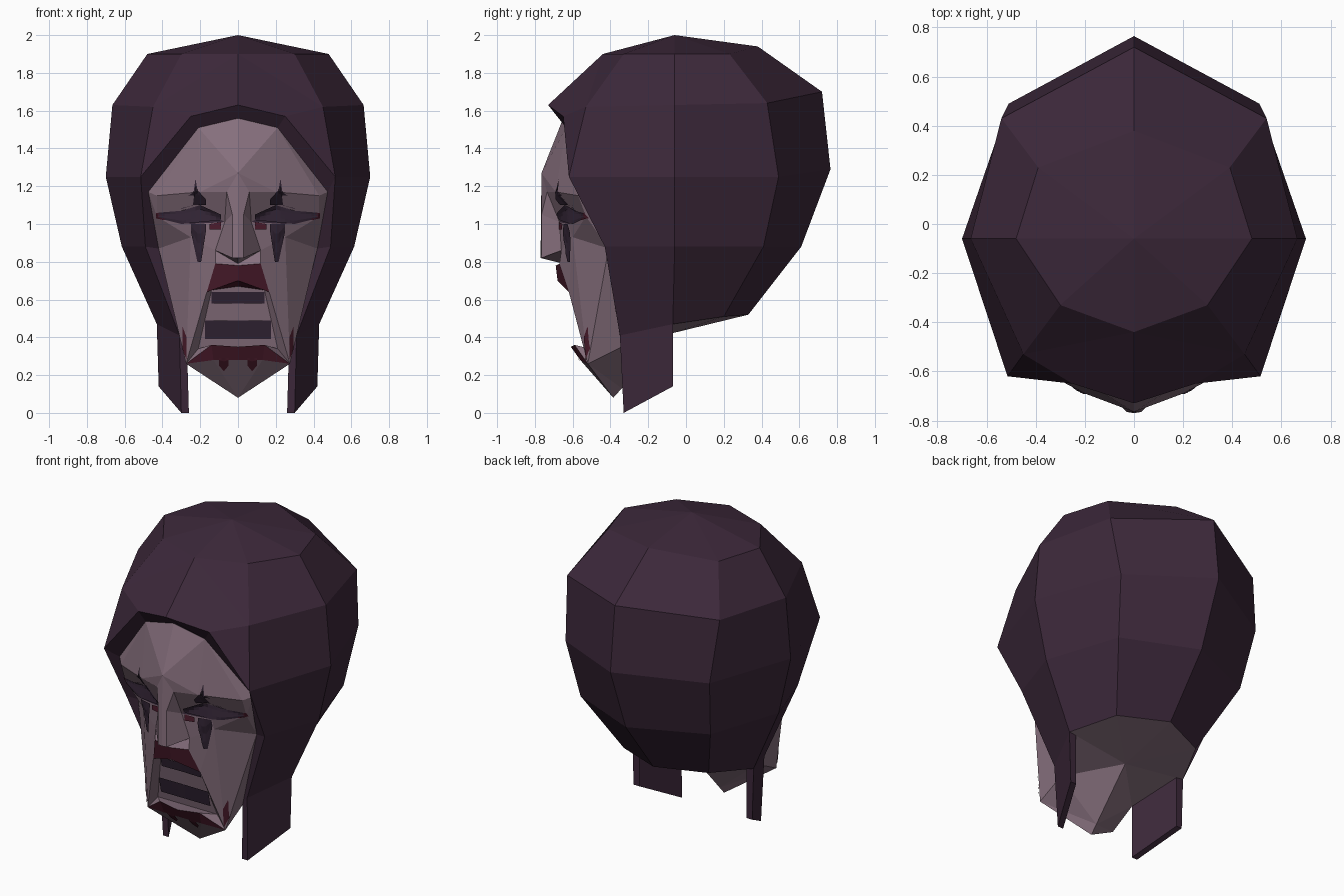
import bpy, bmesh
from mathutils import Vector
from mathutils.bvhtree import BVHTree

cube = bpy.data.objects.get("Cube")
if cube:
    bpy.data.objects.remove(cube, do_unlink=True)


def material(name, red, green, blue):
    mat = bpy.data.materials.new(name)
    mat.use_nodes = True
    mat.diffuse_color = (red, green, blue, 1)
    shader = mat.node_tree.nodes["Principled BSDF"]
    shader.inputs["Base Color"].default_value = mat.diffuse_color
    shader.inputs["Roughness"].default_value = .9
    return mat


cloth = material("dark plum cloth", .045, .021, .042)
skin = material("pale mauve skin", .24, .16, .205)
paint = material("deep purple paint", .032, .018, .035)
red = material("dark red lips", .07, .011, .025)


def finish(name, bm, materials):
    """Mirror the left half to the right and make an object."""
    bmesh.ops.mirror(bm, geom=bm.verts[:] + bm.edges[:] + bm.faces[:],
                     axis='X', merge_dist=.001)
    bmesh.ops.remove_doubles(bm, verts=bm.verts[:], dist=.0005)
    bmesh.ops.recalc_face_normals(bm, faces=bm.faces[:])
    mesh = bpy.data.meshes.new(name)
    bm.to_mesh(mesh)
    bm.free()
    for mat in materials:
        mesh.materials.append(mat)
    obj = bpy.data.objects.new(name, mesh)
    bpy.context.scene.collection.objects.link(obj)
    return obj


def build(name, groups):
    """Each group is a material and faces spelled with point names."""
    bm = bmesh.new()
    made = {}
    for index, (mat, faces) in enumerate(groups):
        for face in faces:
            corners = face.split()
            for corner in corners:
                if corner not in made:
                    made[corner] = bm.verts.new(points[corner])
            bm.faces.new([made[c] for c in corners]).material_index = index
    return finish(name, bm, [mat for mat, faces in groups])


# Hood rings, each from the front diagonal round to the back
columns = ["diag", "side", "nape", "back"]
rings = dict(
    crown=[(.30, -.33, 1.9), (.48, -.06, 1.9), (.39, .23, 1.9), (0, .38, 1.94)],
    upper=[(.45, -.53, 1.62), (.665, -.06, 1.63), (.54, .43, 1.64), (0, .72, 1.7)],
    wide=[(.515, -.62, 1.25), (.70, -.06, 1.25), (.51, .49, 1.25), (0, .765, 1.29)],
    low=[(.49, -.43, .88), (.615, -.06, .88), (.46, .41, .88), (0, .61, .88)],
    neck=[(.31, -.35, .41), (.43, -.07, .47), (.3, .2, .51), (0, .33, .52)],
)
points = {f"{ring}_{column}": place for ring, row in rings.items()
          for column, place in zip(columns, row)}

# Hood peak, brim, inner rim and straps
points.update(
    apex=(0, -.06, 2), crown_front=(0, -.44, 1.9),
    peak=(0, -.73, 1.63), brim=(.25, -.65, 1.57),
    peak_in=(0, -.65, 1.56), brim_in=(.21, -.635, 1.51),
    temple_in=(.475, -.52, 1.17), cheek_in=(.42, -.41, .87),
    strap_in=(.27, -.34, .35), strap_top_in=(.38, -.07, .47),
    strap_front=(.30, -.33, 0), strap_back=(.42, -.07, .14),
    strap_front_in=(.26, -.33, 0), strap_back_in=(.38, -.07, .14),
)

hood_faces = [
    "crown_front crown_diag upper_diag", "crown_front upper_diag brim peak",
    "upper_diag wide_diag brim", "apex crown_front crown_diag",
    "peak brim brim_in peak_in", "brim wide_diag temple_in brim_in",
    "wide_diag low_diag cheek_in temple_in",
    "low_diag neck_diag strap_in cheek_in",
    "neck_diag neck_side strap_back strap_front",
    "neck_diag strap_front strap_front_in strap_in",
    "strap_in strap_front_in strap_back_in strap_top_in",
    "neck_side strap_top_in strap_back_in strap_back",
    "strap_front strap_back strap_back_in strap_front_in",
]
names = list(rings)
for a, b in zip(columns, columns[1:]):
    hood_faces.append(f"apex crown_{a} crown_{b}")
    for top, bottom in zip(names, names[1:]):
        hood_faces.append(f"{top}_{a} {top}_{b} {bottom}_{b} {bottom}_{a}")
build("hood", [(cloth, hood_faces)])

# Face landmarks: brow, eyes, nose, cheeks, lips, chin and throat
points.update(
    brow_mid=(0, -.765, 1.27), brow_in=(.06, -.735, 1.17),
    brow_peak=(.2, -.69, 1.17), brow_out=(.43, -.57, 1.15),
    eye_in=(.07, -.67, 1.01), eye_out=(.43, -.53, 1.04),
    lid=(.21, -.62, 1.09), lid_low=(.25, -.62, 1.0),
    bridge=(.03, -.765, 1.05), nose_tip=(0, -.77, .82),
    nose_edge=(.03, -.765, .82), wing=(.12, -.66, .86),
    nose_base=(0, -.65, .79), cheek=(.25, -.6, .93),
    jaw=(.275, -.52, .26),
    lip_top=(0, -.69, .78), lip_corner=(.12, -.67, .79),
    fold=(.165, -.62, .64), lip_bottom=(0, -.68, .7),
    gum=(0, -.58, .67), gum_side=(.14, -.58, .65),
    mouth_low=(0, -.51, .34), mouth_side=(.21, -.51, .34),
    lower_top=(0, -.61, .35), lower_peak=(.14, -.59, .36),
    lower_bottom=(0, -.56, .28), lower_side=(.13, -.56, .28),
    chin=(0, -.385, .08), chin_back=(0, -.34, .13),
    throat=(0, -.08, .42),
)

face = build("face", [
    (skin, [
        # forehead
        "peak_in brim_in brow_mid", "brow_mid brim_in brow_peak",
        "brim_in brow_out brow_peak", "brim_in temple_in brow_out",
        "brow_mid brow_peak brow_in",
        # nose
        "brow_mid brow_in bridge nose_edge nose_tip",
        "brow_in eye_in bridge", "bridge eye_in wing nose_edge",
        "nose_tip nose_edge wing", "nose_tip wing nose_base",
        "nose_base wing lip_corner lip_top",
        # eye sockets
        "brow_in brow_peak lid eye_in", "brow_peak brow_out eye_out lid",
        "brow_out temple_in eye_out",
        # cheeks
        "eye_in lid_low cheek wing", "lid_low eye_out cheek",
        "eye_out temple_in cheek_in", "eye_out cheek_in cheek",
        "cheek cheek_in jaw", "cheek_in strap_in jaw",
        "wing cheek fold lip_corner", "cheek jaw fold",
        # mouth interior
        "gum gum_side mouth_side mouth_low", "fold jaw mouth_side gum_side",
        "mouth_low mouth_side lower_peak lower_top",
        "mouth_side jaw lower_peak",
        # chin, jaw and throat
        "lower_bottom lower_side chin", "lower_side jaw chin",
        "chin jaw chin_back", "jaw strap_in chin_back",
        "chin_back strap_in throat", "strap_in neck_side throat",
        "neck_side neck_nape throat", "neck_nape neck_back throat",
    ]),
    (paint, ["eye_in lid eye_out lid_low"]),
    (red, [
        "lip_top lip_corner fold lip_bottom", "lip_bottom fold gum_side gum",
        "lower_top lower_peak lower_side lower_bottom",
        "lower_peak jaw lower_side",
    ]),
])

tree = BVHTree.FromPolygons([v.co for v in face.data.vertices],
                            [p.vertices for p in face.data.polygons])


def painted(name, mat, strip, steps=4):
    """Lay a thin painted strip of (x, low z, high z) columns on the face."""
    def lay(x, z):
        hit = tree.ray_cast(Vector((x, -2, z)), Vector((0, 1, 0)))[0]
        return (x, (hit.y if hit else -.5) - .007, z)

    bm = bmesh.new()
    dense = []
    for start, end in zip(strip, strip[1:]):
        for i in range(steps + 1):
            dense.append(Vector(start).lerp(Vector(end), i / steps))
    previous = None
    for x, low, high in dense:
        column = [bm.verts.new(lay(x, low + (high - low) * i / steps))
                  for i in range(steps + 1)]
        for i in range(steps if previous else 0):
            bm.faces.new((previous[i], column[i], column[i + 1], previous[i + 1]))
        previous = column
    bmesh.ops.dissolve_degenerate(bm, edges=bm.edges[:], dist=.0001)
    obj = finish(name, bm, [mat])
    # keep every painted face turned to the front
    for polygon in obj.data.polygons:
        if polygon.normal.y > 0:
            polygon.flip()


# Eye make-up, running tears and lash spikes
painted("eye_shadow", paint,
        [(.09, 1.02, 1.05), (.2, 1.01, 1.1), (.3, 1.0, 1.07), (.42, 1.03, 1.06)])
painted("tear_streak", paint,
        [(.17, .96, 1.0), (.195, .8, 1.0), (.215, .8, 1.0), (.25, .96, 1.0)])
painted("lash_spike", paint,
        [(.17, 1.1, 1.13), (.215, 1.1, 1.18), (.225, 1.1, 1.24),
         (.235, 1.1, 1.17), (.3, 1.08, 1.12)])
painted("eye_corner", red, [(.09, .97, 1.01), (.15, .97, 1.0)])
painted("eye_outer_corner", red, [(.39, 1.02, 1.05), (.435, 1.03, 1.06)])

# Mouth shadows, teeth and smeared lip colour
painted("upper_teeth_shadow", paint, [(0, .58, .64), (.14, .58, .64)])
painted("lower_teeth_shadow", paint, [(0, .39, .49), (.175, .39, .49)])
painted("lip_drip", red, [(.05, .25, .29), (.075, .22, .29), (.1, .25, .29)])
painted("lip_smear", red, [(.272, .28, .4), (.295, .34, .46)])
